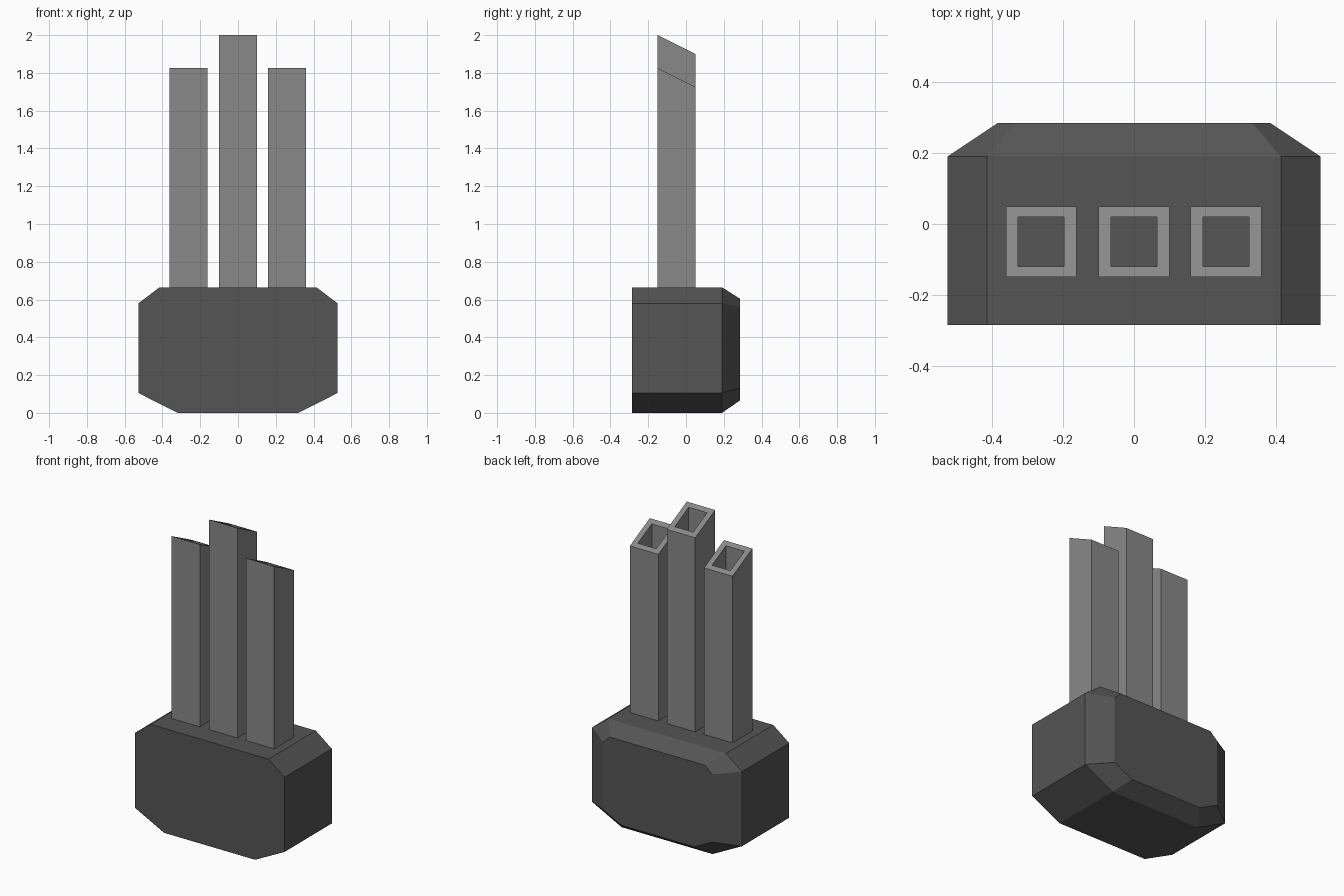
import bpy, bmesh

if "Cube" in bpy.data.objects:
    bpy.data.objects.remove(bpy.data.objects["Cube"])


def material(name, v):
    m = bpy.data.materials.new(name)
    m.diffuse_color = (v, v, v, 1)
    m.use_nodes = True
    m.node_tree.nodes["Principled BSDF"].inputs["Base Color"].default_value = m.diffuse_color
    return m


DARK = material("dark_grey", 0.09)
LIGHT = material("light_grey", 0.25)


def skin(name, rings, mat, closed_loop=False):
    """Bridge a series of equal rings; cap the ends or join last to first."""
    bm = bmesh.new()
    loops = [[bm.verts.new(p) for p in r] for r in rings]
    pairs = list(zip(loops, loops[1:]))
    if closed_loop:
        pairs.append((loops[-1], loops[0]))
    else:
        bm.faces.new(loops[0])
        bm.faces.new(loops[-1])
    for a, b in pairs:
        for i in range(len(a)):
            j = (i + 1) % len(a)
            bm.faces.new((a[i], a[j], b[j], b[i]))
    bmesh.ops.recalc_face_normals(bm, faces=bm.faces)
    me = bpy.data.meshes.new(name)
    bm.to_mesh(me)
    bm.free()
    me.materials.append(mat)
    ob = bpy.data.objects.new(name, me)
    bpy.context.collection.objects.link(ob)
    return ob


def octagon(half, y):
    """Mirror a right-hand half profile (bottom to top) across x = 0."""
    return [(x, y, z) for x, z in half] + [(-x, y, z) for x, z in reversed(half)]


# Base block: chamfered profile with a bevelled back
FRONT = [(0.32, 0), (0.527, 0.105), (0.527, 0.58), (0.415, 0.665)]
BACK = [(0.255, 0.065), (0.385, 0.13), (0.385, 0.56), (0.335, 0.605)]
skin("base_block", [octagon(FRONT, -0.285), octagon(FRONT, 0.19),
                    octagon(BACK, 0.285)], DARK)


# Hollow square tubes with slanted open tops
def tube(name, cx, top):
    cy, base = -0.05, 0.665

    def ring(hx, hy, z, slope):
        return [(cx + sx * hx, cy + sy * hy, z - slope * (sy * hy + 0.1))
                for sx, sy in ((-1, -1), (1, -1), (1, 1), (-1, 1))]

    outer, inner = (0.1, 0.1), (0.065, 0.07)
    skin(name, [ring(*outer, base, 0), ring(*outer, top, 0.5),
                ring(*inner, top, 0.5), ring(*inner, base, 0)],
         LIGHT, closed_loop=True)


for name, cx, top in (("left_tube", -0.262, 1.825), ("middle_tube", 0, 2.0),
                      ("right_tube", 0.26, 1.825)):
    tube(name, cx, top)
